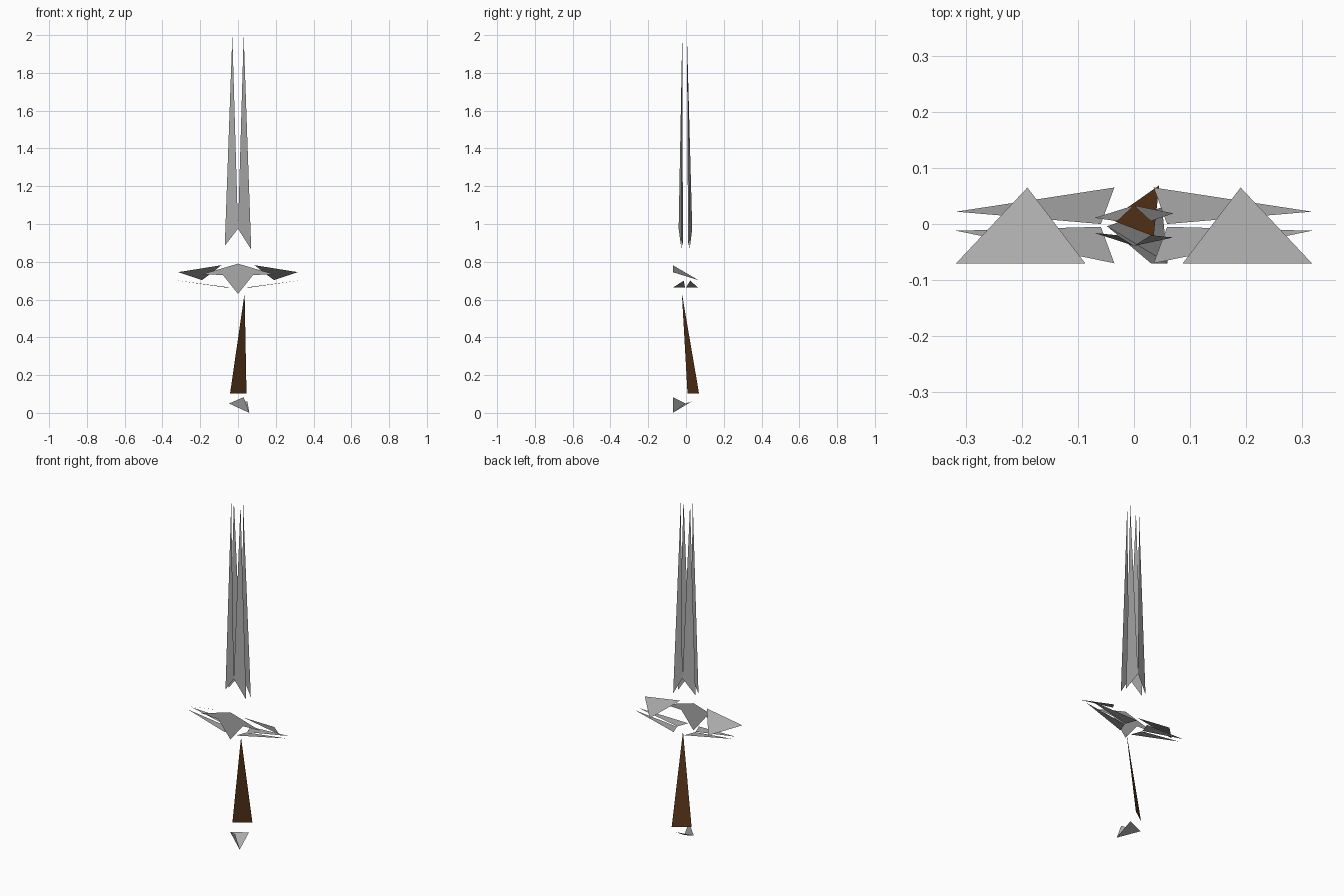
import bpy

if "Cube" in bpy.data.objects:
    bpy.data.objects.remove(bpy.data.objects["Cube"])


def material(name, colour):
    m = bpy.data.materials.new(name)
    m.diffuse_color = (*colour, 1.0)
    m.use_nodes = True
    m.node_tree.nodes["Principled BSDF"].inputs["Base Color"].default_value = m.diffuse_color
    return m


STEEL = material("grey_steel", (0.40, 0.40, 0.40))
LEATHER = material("brown_leather", (0.10, 0.036, 0.010))


def facet(name, points, mat, faces=None):
    """Flat sheet through the given corner points (one face by default)."""
    mesh = bpy.data.meshes.new(name)
    mesh.from_pydata(points, [], faces or [tuple(range(len(points)))])
    mesh.materials.append(mat)
    mesh.update()
    ob = bpy.data.objects.new(name, mesh)
    bpy.context.collection.objects.link(ob)
    return ob


def mirrored_facet(name, points, mat):
    """A facet and its copy on the other side of x = 0, winding kept outward."""
    facet(name + "_right", points, mat)
    facet(name + "_left", [(-x, y, z) for x, y, z in reversed(points)], mat)


# Blade: four long tapering facets, a pair in front and a pair behind
for side, sx, low in (("left", -1, 0.885), ("right", 1, 0.865)):
    front = [(sx * 0.07, -0.020 - sx * 0.004, low),
             (sx * 0.03, -0.020, 2.0), (0, -0.039, 0.975)]
    back = [(sx * 0.07, 0.015 + sx * 0.004, low),
            (0, 0.033, 0.975), (sx * 0.03, 0.005, 2.0)]
    if sx < 0:
        front.reverse()
        back.reverse()
    facet("blade_front_" + side, front, STEEL)
    facet("blade_back_" + side, back, STEEL)

# Crossguard: sloping top plates
mirrored_facet("guard_top",
               [(0.087, -0.07, 0.782), (0.317, -0.07, 0.745), (0.19, 0.065, 0.703)], STEEL)

# Crossguard: narrow underside plates, front and back
mirrored_facet("guard_under_front",
               [(0.035, -0.07, 0.663), (0.059, -0.005, 0.663), (0.317, -0.012, 0.70)], STEEL)
mirrored_facet("guard_under_back",
               [(0.035, 0.065, 0.663), (0.317, 0.022, 0.70), (0.059, 0.0, 0.663)], STEEL)

# Crossguard: upright front plate with a pointed drop in the middle
facet("guard_front",
      [(0, -0.07, 0.79), (-0.19, -0.07, 0.734), (-0.08, -0.07, 0.73),
       (0, -0.07, 0.63), (0.08, -0.07, 0.73), (0.19, -0.07, 0.734)],
      STEEL, [(0, 1, 2, 4, 5), (2, 3, 4)])

# Grip: one tapering leather facet
facet("grip",
      [(-0.042, 0.008, 0.103), (0.035, -0.022, 0.635), (0.045, 0.069, 0.103)], LEATHER)

# Pommel: two facets sharing an edge
facet("pommel",
      [(-0.048, -0.004, 0.05), (0.06, -0.07, 0.0), (0.03, -0.07, 0.083), (0.05, 0.03, 0.06)],
      STEEL, [(0, 1, 2), (0, 3, 1)])
